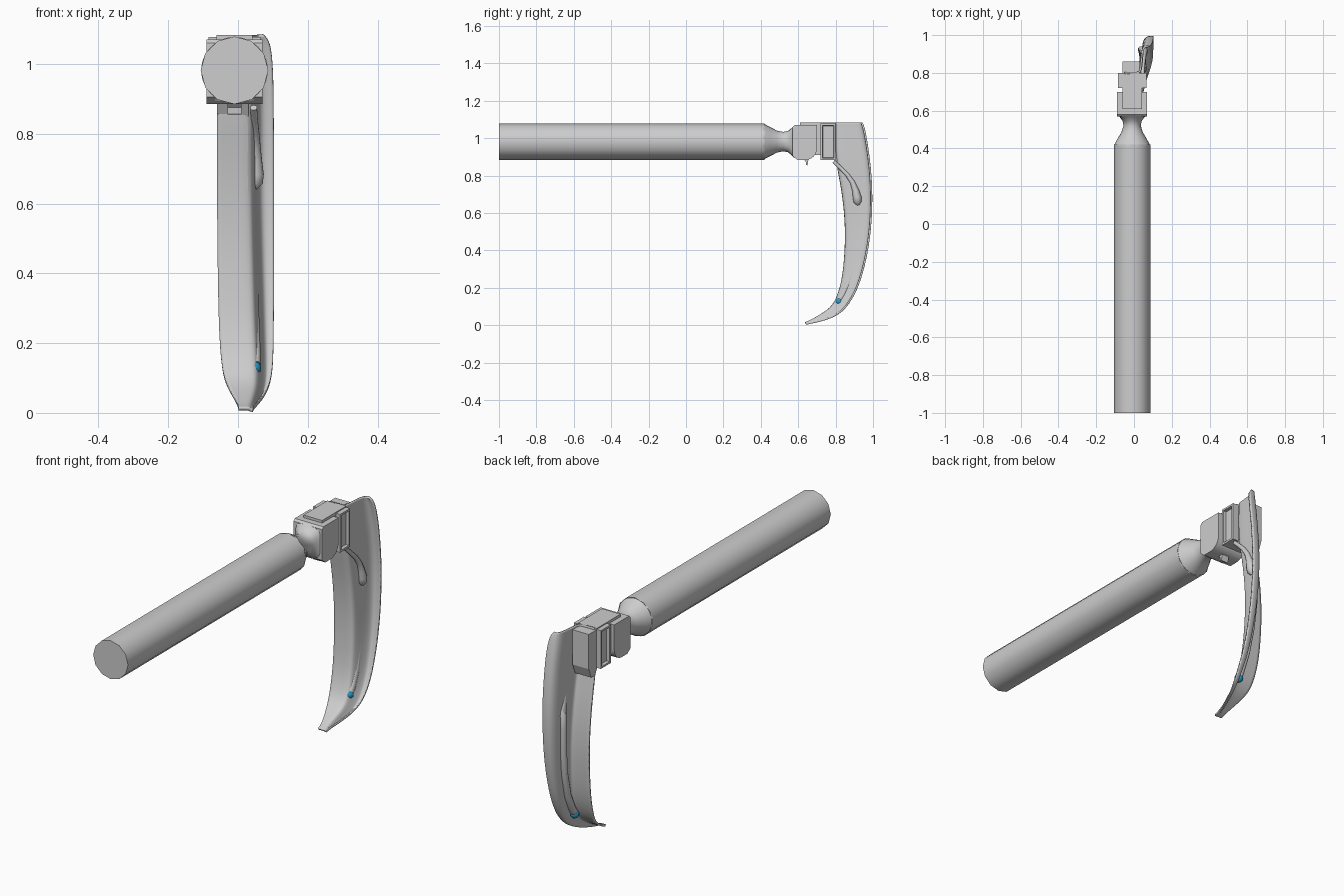
import bpy, bmesh, math
from mathutils import Vector

if "Cube" in bpy.data.objects:
    bpy.data.objects.remove(bpy.data.objects["Cube"])


def material(name, rgb):
    m = bpy.data.materials.new(name)
    m.diffuse_color = (*rgb, 1)
    m.use_nodes = True
    m.node_tree.nodes["Principled BSDF"].inputs["Base Color"].default_value = m.diffuse_color
    return m


STEEL = material("brushed_steel", (0.61, 0.61, 0.61))
BLUE = material("blue_bulb", (0.02, 0.33, 0.6))


def finish(name, bm, mat=STEEL, smooth=None):
    bmesh.ops.recalc_face_normals(bm, faces=bm.faces)
    me = bpy.data.meshes.new(name)
    bm.to_mesh(me)
    bm.free()
    ob = bpy.data.objects.new(name, me)
    bpy.context.collection.objects.link(ob)
    me.materials.append(mat)
    if smooth:
        bpy.ops.object.select_all(action='DESELECT')
        ob.select_set(True)
        bpy.context.view_layer.objects.active = ob
        bpy.ops.object.shade_smooth_by_angle(angle=math.radians(smooth))
    return ob


def loft(rings, closed=True, caps=True):
    bm = bmesh.new()
    rows = [[bm.verts.new(p) for p in r] for r in rings]
    n = len(rows[0])
    for a, b in zip(rows, rows[1:]):
        for i in range(n if closed else n - 1):
            j = (i + 1) % n
            bm.faces.new((a[i], a[j], b[j], b[i]))
    if caps:
        bm.faces.new(rows[0])
        bm.faces.new(rows[-1])
    return bm


def box_bm(x0, x1, y0, y1, z0, z1):
    return loft([[(x, y0, z0), (x, y1, z0), (x, y1, z1), (x, y0, z1)] for x in (x0, x1)])


def box(name, *d):
    return finish(name, box_bm(*d))


def side_prism(name, outline, x0, x1, smooth=None):
    return finish(name, loft([[(x, y, z) for y, z in outline] for x in (x0, x1)]), smooth=smooth)


def ring(y, rx, rz, power, n):
    pts = []
    for i in range(n):
        a = 2 * math.pi * i / n
        c, s = math.cos(a), math.sin(a)
        k = (abs(c) ** power + abs(s) ** power) ** (-1 / power)
        pts.append((CX + rx * c * k, y, CZ + rz * s * k))
    return pts


def tube(name, points, radii, n=10):
    pts = [Vector(p) for p in points]
    rings = []
    for i, p in enumerate(pts):
        t = (pts[min(i + 1, len(pts) - 1)] - pts[max(i - 1, 0)]).normalized()
        u = t.cross(Vector((1, 0, 0))).normalized()
        v = t.cross(u)
        rings.append([p + radii[i] * (u * math.cos(2 * math.pi * k / n) +
                                      v * math.sin(2 * math.pi * k / n)) for k in range(n)])
    return finish(name, loft(rings), smooth=50)


# Handle: long grip and waisted neck flaring into a square shoulder
CX, CZ = -0.01, 0.982
finish("handle_grip", loft([ring(y, 0.097, 0.097, 2, 12) for y in (-1, 0.42)]), smooth=40)
neck = [(0.415, .096, .096, 2), (0.45, .078, .078, 2), (0.485, .057, .059, 2),
        (0.52, .046, .052, 2), (0.545, .05, .057, 2.3), (0.565, .065, .073, 4),
        (0.58, .078, .088, 10)]
finish("handle_neck", loft([ring(*r, 24) for r in neck]), smooth=45)

# Hinge block on the handle, rounded at its lower rear corner
arc = [(0.64 + 0.06 * math.cos(a), 0.945 - 0.06 * math.sin(a))
       for a in [math.pi / 2 * i / 6 for i in range(7)]]
side_prism("hinge_block", [(0.57, 1.06), (0.58, 1.07), (0.70, 1.07)] + arc +
           [(0.595, 0.885), (0.57, 0.905)], -0.09, 0.07, 30)
side_prism("release_tab", [(0.625, 0.89), (0.655, 0.89), (0.65, 0.855), (0.642, 0.857),
                           (0.64, 0.875)], -0.03, 0.01)

# Blade base: central hook, top plate, wide frame with sunken sides, rear tail
box("hook_core", -0.055, 0.035, 0.66, 0.76, 0.91, 1.06)
box("top_plate", -0.062, 0.042, 0.61, 0.80, 1.05, 1.083)
bm = box_bm(-0.085, 0.065, 0.72, 0.80, 0.885, 1.078)
bm.normal_update()
sides = [f for f in bm.faces if abs(f.calc_center_median().x + 0.01) > 0.07]
bmesh.ops.recalc_face_normals(bm, faces=bm.faces)
bmesh.ops.inset_individual(bm, faces=sides, thickness=0.014)
bmesh.ops.inset_individual(bm, faces=sides, thickness=0.002, depth=-0.016)
finish("blade_base", bm)
side_prism("base_tail", [(0.79, 1.075), (0.86, 1.075), (0.86, 0.90), (0.84, 0.85),
                         (0.81, 0.85), (0.79, 0.885)], -0.06, 0.03)

# Curved blade: front plate, web and rear flange
# yf, zf, yb, zb, left x, web front x, web rear x, flange x
sections = [
    (.80, 1.083, .94, 1.083, -.05, .035, .045, .072),
    (.80, 1.065, .95, 1.065, -.05, .035, .045, .094),
    (.80, 0.98, .967, 0.98, -.055, .037, .047, .101),
    (.805, 0.88, .981, 0.88, -.06, .04, .05, .102),
    (.83, 0.76, .992, 0.76, -.06, .04, .05, .103),
    (.85, 0.62, .993, 0.63, -.06, .04, .052, .103),
    (.857, 0.48, .984, 0.49, -.059, .042, .057, .103),
    (.85, 0.34, .961, 0.35, -.057, .045, .063, .103),
    (.835, 0.22, .922, 0.21, -.054, .048, .069, .102),
    (.80, 0.12, .87, 0.115, -.046, .052, .074, .10),
    (.76, 0.078, .82, 0.062, -.032, .05, .07, .085),
    (.70, 0.042, .745, 0.03, -.01, .04, .052, .06),
    (.66, 0.02, .67, 0.014, .001, .03, .036, .044),
    (.638, 0.012, .642, 0.008, .001, .03, .036, .043),
]
rows = []
for yf, zf, yb, zb, xl, xw, xd, xr in sections:
    prof = [(xl, 0), ((xl + xw) / 2, 0), (xw - .008, 0), (xw, .1), ((xw + xd) / 2, .5),
            (xd, .85), (xd + (xr - xd) * .35, 1), (xr, .99)]
    rows.append([(x, yf + (yb - yf) * t, zf + (zb - zf) * t) for x, t in prof])
blade = finish("blade", loft(rows, closed=False, caps=False), smooth=60)
sub = blade.modifiers.new("smooth", 'SUBSURF')
sub.levels = sub.render_levels = 2
sub.boundary_smooth = 'PRESERVE_CORNERS'
sol = blade.modifiers.new("thickness", 'SOLIDIFY')
sol.thickness = 0.01
sol.offset = 0
while blade.modifiers[0].type != 'SUBSURF':
    bpy.ops.object.modifier_move_to_index(modifier=blade.modifiers[0].name, index=2)

# Light guide: short run on the right of the web, long run on the left
tube("light_guide_upper",
     [(.045, .79, .875), (.047, .825, .842), (.05, .862, .805), (.052, .89, .765),
      (.052, .907, .72), (.052, .915, .685), (.05, .918, .66), (.047, .92, .643)],
     [.010, .010, .011, .013, .018, .023, .022, .008])
tube("light_guide_lower",
     [(.045, .925, .70), (.038, .925, .67), (.036, .924, .6), (.038, .92, .48),
      (.042, .905, .36), (.046, .875, .24), (.048, .84, .165), (.047, .825, .14)],
     [.006, .016, .016, .016, .016, .017, .018, .018])

# Bulb at the end of the light guide
bm = bmesh.new()
bmesh.ops.create_uvsphere(bm, u_segments=14, v_segments=8, radius=0.021)
bmesh.ops.translate(bm, verts=bm.verts, vec=(.046, .82, .128))
finish("bulb", bm, BLUE, 60)
